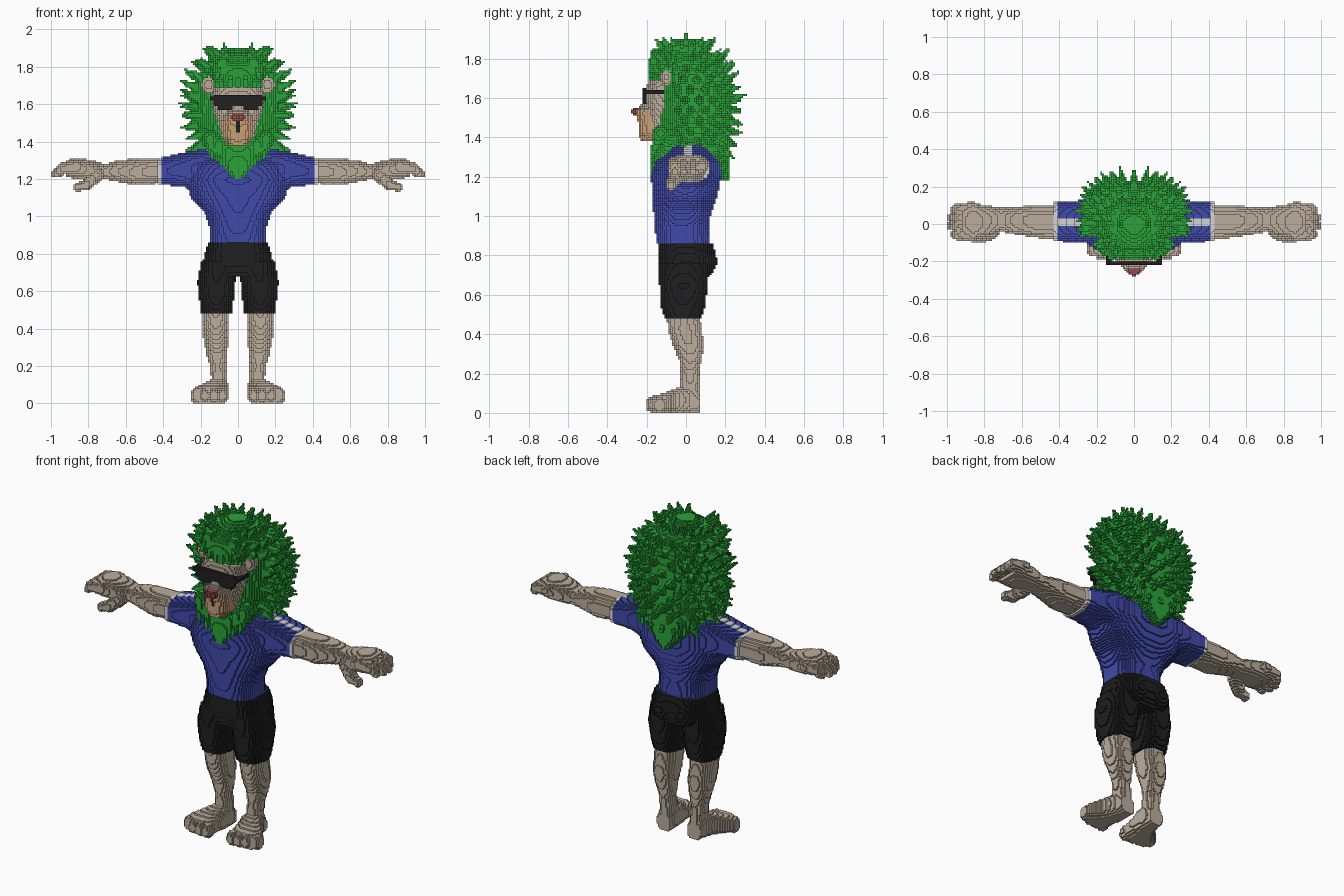
import bpy, math, random
from mathutils import Vector

if "Cube" in bpy.data.objects:
    bpy.data.objects.remove(bpy.data.objects["Cube"])
random.seed(4)
V = 0.01  # block size


def material(name, r, g, b):
    m = bpy.data.materials.new(name)
    m.use_nodes = True
    m.diffuse_color = (r, g, b, 1)
    bsdf = m.node_tree.nodes["Principled BSDF"]
    bsdf.inputs["Base Color"].default_value = (r, g, b, 1)
    bsdf.inputs["Roughness"].default_value = 0.9
    return m


skin = material("tan skin", .50, .42, .33)
orange = material("warm muzzle", .58, .35, .19)
red = material("nose red", .32, .07, .07)
green = material("mane green", .023, .36, .04)
blue = material("shirt blue", .052, .068, .40)
white = material("stripe white", .66, .66, .68)
black = material("black", .014, .014, .014)

solid = {}  # block -> part


def cells(lo, hi):
    spans = [range(math.floor(a / V), math.ceil(b / V)) for a, b in zip(lo, hi)]
    for i in spans[0]:
        for j in spans[1]:
            for k in spans[2]:
                yield (i, j, k), ((i + .5) * V, (j + .5) * V, (k + .5) * V)


def box(lo, hi):
    return [c for c, p in cells(lo, hi)]


def ellipsoid(c, r):
    lo, hi = [a - b for a, b in zip(c, r)], [a + b for a, b in zip(c, r)]
    return [cell for cell, p in cells(lo, hi)
            if sum(((x - m) / s) ** 2 for x, m, s in zip(p, c, r)) <= 1]


def cone(p, q, r0, r1):
    """Tapered rounded strand from p to q."""
    p, q = Vector(p), Vector(q)
    d, r = q - p, max(r0, r1)
    lo = [min(a, b) - r for a, b in zip(p, q)]
    hi = [max(a, b) + r for a, b in zip(p, q)]
    out = []
    for cell, c in cells(lo, hi):
        w = Vector(c) - p
        t = min(1, max(0, w.dot(d) / d.length_squared))
        if (w - d * t).length <= r0 + (r1 - r0) * t:
            out.append(cell)
    return out


def section(rings, t):
    """Ring values, without the position, blended at position t."""
    for a, b in zip(rings, rings[1:]):
        if a[0] <= t <= b[0]:
            f = (t - a[0]) / (b[0] - a[0])
            return [u + (v - u) * f for u, v in zip(a, b)][1:]


def loft(axis, rings, n=2.3, n_low=None):
    """Rings are (position, min a, max a, min b, max b) along an axis."""
    out = []
    oa, ob = [k for k in range(3) if k != axis]
    for s in range(round(rings[0][0] / V), round(rings[-1][0] / V)):
        a0, a1, b0, b1 = section(rings, (s + .5) * V)
        ca, ra, cb, rb = (a0 + a1) / 2, (a1 - a0) / 2, (b0 + b1) / 2, (b1 - b0) / 2
        for i in range(math.floor(a0 / V), math.ceil(a1 / V)):
            u = abs(((i + .5) * V - ca) / ra)
            for j in range(math.floor(b0 / V), math.ceil(b1 / V)):
                w = ((j + .5) * V - cb) / rb
                e = n_low if n_low and w < 0 else n
                if u ** e + abs(w) ** e <= 1:
                    c = [0, 0, 0]
                    c[axis], c[oa], c[ob] = s, i, j
                    out.append(tuple(c))
    return out


def tower(rings, **kw):
    """Symmetric loft: rings are (z, half width, front y, back y)."""
    return loft(2, [(z, -w, w, f, b) for z, w, f, b in rings], **kw)


def add(part, blocks, mirror=False):
    for c in blocks:
        solid.setdefault(c, part)
        if mirror:
            solid.setdefault((-1 - c[0], c[1], c[2]), part)


# sunglasses: lens bar, then temple arms
add("sunglasses", box((-.13, -.22, 1.59), (.13, -.2, 1.645)))
add("sunglasses", box((.03, -.22, 1.57), (.11, -.2, 1.59)), True)
add("sunglasses", box((.12, -.22, 1.62), (.14, -.11, 1.64)), True)

# nose, muzzle, face and ears
add("nose", ellipsoid((0, -.25, 1.53), (.04, .027, .024)))
add("muzzle", tower([(1.38, .05, -.23, -.1), (1.42, .08, -.243, -.08), (1.48, .085, -.245, -.08),
                     (1.53, .085, -.262, -.08), (1.57, .06, -.225, -.08), (1.61, .04, -.21, -.08)]))
add("face", tower([(1.4, .08, -.18, 0), (1.5, .11, -.19, .03), (1.58, .135, -.2, .05),
                   (1.65, .145, -.2, .05), (1.69, .13, -.19, .05)], n=3.2))
add("ears", ellipsoid((.157, -.1, 1.705), (.04, .03, .05)), True)

# mane: core, fringe, beard and hanging back
core = [(1.27, .13, -.14, .19), (1.38, .2, -.16, .21), (1.5, .245, -.165, .225),
        (1.62, .25, -.165, .225), (1.72, .235, -.18, .21), (1.8, .19, -.17, .17),
        (1.86, .12, -.13, .09), (1.9, .05, -.05, .04)]
add("mane", tower(core, n=2.6, n_low=1.6))
add("mane", ellipsoid((0, -.08, 1.765), (.17, .11, .085)))
add("mane", tower([(1.2, .02, -.185, -.12), (1.3, .12, -.18, 0), (1.41, .18, -.15, 0)]))
add("mane", tower([(1.18, .02, .15, .215), (1.28, .13, .05, .225), (1.4, .21, 0, .225)]))

# mane strands fan outwards, rising at the crown and drooping below
for row in range(11):
    z = 1.33 + row * .052
    w, f, b = section(core, z)
    mid, depth = (f + b) / 2, (b - f) / 2
    for col in range(9):
        a = math.radians(-58 + col * 18.5 + (row % 2) * 9)
        cx, sy = math.cos(a), math.sin(a)
        if cx < -.05 or (sy < -.5 and z < 1.7):
            continue
        e = .78 if sy > 0 else 1.1
        p = Vector((w * abs(cx) ** e, mid + depth * math.copysign(abs(sy) ** e, sy), z))
        lift = (z - 1.55) * 3.2 + random.uniform(-.25, .25)
        d = Vector((cx, sy, lift)).normalized()
        size = random.uniform(.055, .085)
        add("mane", cone(p - d * .05, p + d * size, .042, .004), True)

# crown, fringe and beard tufts
for x, y, z in [(.0, .02, 1.9), (.075, 0, 1.92), (.04, .06, 1.9), (.15, .02, 1.885), (.1, -.1, 1.87)]:
    add("mane", cone((x * .8, y, z - .11), (x, y, z), .045, .008), True)
for x, z in [(.02, 1.69), (.07, 1.7), (.12, 1.73)]:
    add("mane", cone((x * .7, -.15, z + .09), (x, -.185, z), .035, .006), True)
for x, z in [(.05, 1.23), (.1, 1.27), (.15, 1.3)]:
    add("mane", cone((x, -.13, z + .12), (x * .9, -.175, z), .04, .006), True)
    add("mane", cone((x, .17, z + .12), (x * .9, .215, z), .045, .006), True)

# shirt torso and sleeves
add("shirt", tower([(.86, .155, -.15, .12), (.95, .155, -.16, .115), (1.02, .18, -.165, .13),
                    (1.1, .25, -.168, .16), (1.2, .285, -.178, .18), (1.28, .27, -.16, .18),
                    (1.34, .2, -.08, .155), (1.37, .1, -.03, .12)], n=2.4))
add("shirt", loft(0, [(.1, -.1, .15, 1.12, 1.36), (.2, -.11, .14, 1.13, 1.365),
                      (.3, -.1, .125, 1.16, 1.34), (.43, -.092, .12, 1.17, 1.31)], n=2.6), True)

# shorts: hips, seat and legs
add("shorts", tower([(.68, .17, -.12, .11), (.74, .19, -.14, .14), (.8, .18, -.145, .15),
                     (.86, .16, -.145, .14)], n=2.8))
add("shorts", ellipsoid((.075, .07, .77), (.085, .088, .085)), True)
add("shorts", loft(2, [(.48, .035, .195, -.11, .08), (.55, .025, .205, -.13, .1),
                       (.65, .015, .217, -.135, .11), (.76, 0, .195, -.14, .12)], n=2.5), True)

# arms, palms, fingers and thumbs
add("arms", loft(0, [(.4, -.08, .1, 1.18, 1.31), (.48, -.08, .1, 1.17, 1.31), (.55, -.07, .1, 1.165, 1.31),
                     (.64, -.055, .09, 1.185, 1.3), (.71, -.04, .085, 1.2, 1.28),
                     (.78, -.07, .1, 1.195, 1.3), (.86, -.085, .11, 1.2, 1.315),
                     (.92, -.08, .105, 1.21, 1.3)], n=2.4), True)
for k, tip in enumerate([.965, .985, .985, .96]):
    y = -.06 + k * .048
    add("arms", cone((.86, y, 1.265), (.94, y * .95, 1.255), .034, .031), True)
    add("arms", cone((.94, y * .95, 1.255), (tip, y * .9, 1.225), .031, .02), True)
add("arms", cone((.76, -.04, 1.22), (.81, -.07, 1.17), .04, .032), True)
add("arms", cone((.81, -.07, 1.17), (.86, -.075, 1.155), .03, .024), True)

# lower legs
add("legs", loft(2, [(.05, .06, .15, -.04, .07), (.13, .063, .143, -.035, .07), (.2, .065, .15, -.025, .065),
                     (.27, .058, .17, -.035, .08), (.35, .05, .186, -.07, .093),
                     (.42, .05, .188, -.09, .08), (.5, .05, .185, -.1, .07)]), True)
# feet and toes
add("feet", loft(1, [(-.17, .06, .245, 0, .085), (-.1, .055, .235, 0, .105), (-.04, .05, .18, 0, .13),
                     (.02, .05, .155, 0, .13), (.07, .06, .145, 0, .09)], n=3), True)
for k, y in enumerate([-.165, -.165, -.155, -.135]):
    add("feet", ellipsoid((.083 + k * .047, y, .042), (.03, .04, .042)), True)


# colour rules inside the painted parts
def shirt_colour(x, y, z):
    return int(abs(x) > .415 or (abs(y - .01) < .02 and z > 1.28))


def muzzle_colour(x, y, z):
    if abs(x) < .01 and 1.45 < z < 1.51 and y < -.2:
        return 2
    return int(z < 1.53)


parts = {"sunglasses": ([black], None), "nose": ([red], None), "face": ([skin], None),
         "muzzle": ([skin, orange, black], muzzle_colour), "ears": ([skin], None),
         "mane": ([green], None), "shirt": ([blue, white], shirt_colour),
         "shorts": ([black], None), "arms": ([skin], None), "legs": ([skin], None),
         "feet": ([skin], None)}

# turn every exposed block side into a quad of its part
meshes = {name: ({}, [], []) for name in parts}
for (i, j, k), name in solid.items():
    verts, faces, slots = meshes[name]
    rule = parts[name][1]
    slot = rule((i + .5) * V, (j + .5) * V, (k + .5) * V) if rule else 0
    for axis in range(3):
        for side in (0, 1):
            nb = [i, j, k]
            nb[axis] += 2 * side - 1
            if tuple(nb) in solid:
                continue
            quad = []
            for a, b in ((0, 0), (1, 0), (1, 1), (0, 1)):
                c = [i, j, k]
                c[axis] += side
                c[(axis + 1) % 3] += a
                c[(axis + 2) % 3] += b
                quad.append(verts.setdefault(tuple(c), len(verts)))
            faces.append(quad if side else quad[::-1])
            slots.append(slot)

for name, (verts, faces, slots) in meshes.items():
    mesh = bpy.data.meshes.new(name)
    mesh.from_pydata([(x * V, y * V, z * V) for x, y, z in verts], [], faces)
    for m in parts[name][0]:
        mesh.materials.append(m)
    mesh.polygons.foreach_set("material_index", slots)
    mesh.update()
    bpy.context.collection.objects.link(bpy.data.objects.new(name, mesh))
